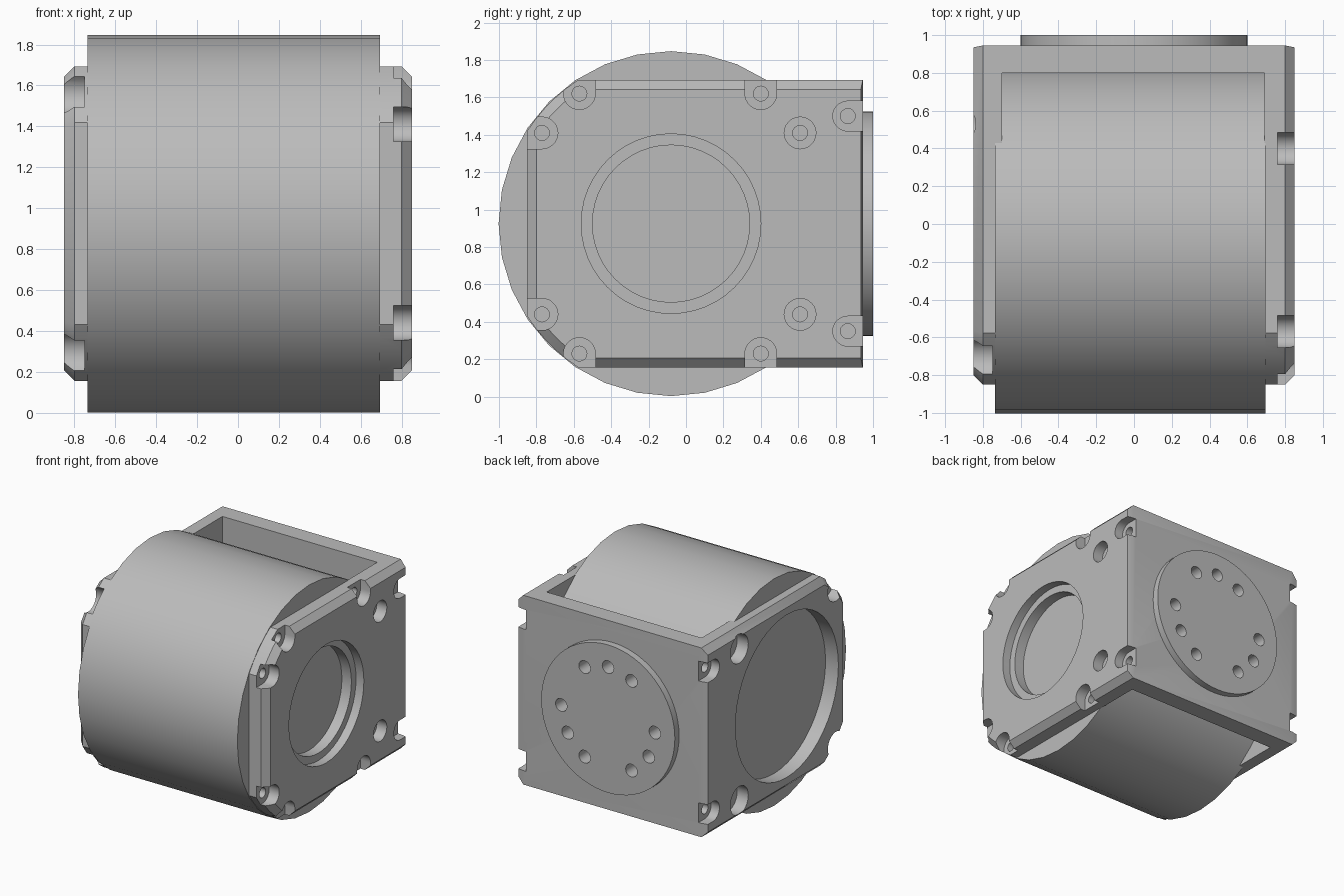
import bpy, bmesh, math
from math import cos, sin, pi

if "Cube" in bpy.data.objects:
    bpy.data.objects.remove(bpy.data.objects["Cube"], do_unlink=True)

CY, CZ = -0.08, 0.925          # drum axis
HALF_H = 0.768                 # half height of the frame
BACK = 0.945                   # rear face of the frame

metal = bpy.data.materials.new("grey metal")
metal.use_nodes = True
metal.diffuse_color = (0.5, 0.5, 0.5, 1)
metal.node_tree.nodes["Principled BSDF"].inputs["Base Color"].default_value = (0.5, 0.5, 0.5, 1)


def loft(name, loops):
    """Closed solid through matching loops of 3D points."""
    bm = bmesh.new()
    rings = [[bm.verts.new(p) for p in loop] for loop in loops]
    n = len(rings[0])
    for a, b in zip(rings, rings[1:]):
        for i in range(n):
            j = (i + 1) % n
            bm.faces.new((a[i], a[j], b[j], b[i]))
    bm.faces.new(rings[0])
    bm.faces.new(rings[-1])
    bmesh.ops.recalc_face_normals(bm, faces=bm.faces)
    mesh = bpy.data.meshes.new(name)
    bm.to_mesh(mesh)
    bm.free()
    mesh.materials.append(metal)
    obj = bpy.data.objects.new(name, mesh)
    bpy.context.collection.objects.link(obj)
    return obj


def prism_x(name, pts, x0, x1):
    return loft(name, [[(x, y, z) for y, z in pts] for x in (x0, x1)])


def prism_y(name, pts, y0, y1):
    return loft(name, [[(x, y, z) for x, z in pts] for y in (y0, y1)])


def circle(a, b, r, n=24):
    return [(a + r * cos(2 * pi * i / n), b + r * sin(2 * pi * i / n)) for i in range(n)]


def slot(a, b, r, direction, length=0.4, n=14):
    """Half circle whose open side runs off along the direction angle."""
    arc = [direction + pi / 2 + pi * i / n for i in range(n + 1)]
    pts = [(a + r * cos(t), b + r * sin(t)) for t in arc]
    dx, dy = length * cos(direction), length * sin(direction)
    return pts + [(pts[-1][0] + dx, pts[-1][1] + dy), (pts[0][0] + dx, pts[0][1] + dy)]


def cut(target, cutter):
    mod = target.modifiers.new("cut", "BOOLEAN")
    mod.operation = "DIFFERENCE"
    mod.solver = "EXACT"
    mod.object = cutter
    bpy.context.view_layer.objects.active = target
    bpy.ops.object.modifier_apply(modifier=mod.name)
    bpy.data.objects.remove(cutter, do_unlink=True)


def side_profile(inset):
    """Square back, rounded front corners that follow the drum."""
    r, h, front = 0.915 - inset, HALF_H - inset, 0.77 - inset
    start, end = pi - math.asin(h / r), pi - math.acos(front / r)
    arc = [start + (end - start) * i / 5 for i in range(6)]
    top = [(CY + r * cos(t), r * sin(t)) for t in arc]
    top.insert(0, (BACK - inset * 0.2, h))
    return [(y, CZ + z) for y, z in top] + [(y, CZ - z) for y, z in reversed(top)]


# Frame: two side plates and a back wall, chamfered on the outer sides
frame = loft("frame", [[(x, y, z) for y, z in side_profile(d)]
                       for x, d in ((-0.85, 0.05), (-0.80, 0), (0.80, 0), (0.85, 0.05))])
gap = [(-2, -1), (0.80, -1), (0.80, 3), (-2, 3)]
cut(frame, prism_x("cutter", gap, -0.70, 0.69))

# Round side openings, the drum ends form their floors
cut(frame, prism_x("cutter", circle(CY, CZ, 0.42, 48), 0.6, 0.9))
cut(frame, prism_x("cutter", circle(CY, CZ, 0.48, 48), 0.78, 0.9))
cut(frame, prism_x("cutter", circle(CY, CZ, 0.66, 48), -0.9, -0.6))

for s in (1, -1):
    # Left plate: counterbored screw seats, open where they meet an edge
    seats = ((-0.57, 0.695, s * pi / 2), (0.40, 0.695, s * pi / 2),
             (-0.77, 0.485, pi), (0.61, 0.485, None))
    for y, dz, direction in seats:
        z = CZ + s * dz
        shape = circle(y, z, 0.085) if direction is None else slot(y, z, 0.085, direction)
        cut(frame, prism_x("cutter", shape, 0.76, 0.9))
        cut(frame, prism_x("cutter", circle(y, z, 0.04, 16), 0.71, 0.8))

    # Right plate: wide bores at the back and notches at the front corners
    cut(frame, prism_x("cutter", circle(0.53, CZ + s * 0.615, 0.115), -0.9, -0.75))
    notch = slot(-0.71, CZ + s * 0.635, 0.105, pi - s * pi / 4)
    cut(frame, prism_x("cutter", notch, -0.9, -0.75))

    # Rear corner notches with screw holes on both plates
    for side in (1, -1):
        z = CZ + s * 0.575
        cut(frame, prism_x("cutter", slot(0.865, z, 0.08, 0), side * 0.775, side * 0.9))
        cut(frame, prism_x("cutter", circle(0.865, z, 0.04, 16), side * 0.72, side * 0.8))

# Rear mounting disc with three groups of three holes
disc = prism_y("rear_disc", circle(0, CZ, 0.6, 64), BACK - 0.02, 1.0)
for group in (90, 210, 330):
    for step in (-30, 0, 30):
        t = math.radians(group + step)
        hole = circle(0.42 * cos(t), CZ + 0.42 * sin(t), 0.052, 16)
        for part in (disc, frame):
            cut(part, prism_y("cutter", hole, 0.86, 1.1))

# Drum
drum = prism_x("drum", circle(CY, CZ, 0.922, 32), -0.735, 0.695)

bpy.ops.object.select_all(action="DESELECT")
for obj in (frame, disc, drum):
    obj.select_set(True)
bpy.context.view_layer.objects.active = frame
bpy.ops.object.shade_smooth_by_angle(angle=math.radians(30))
